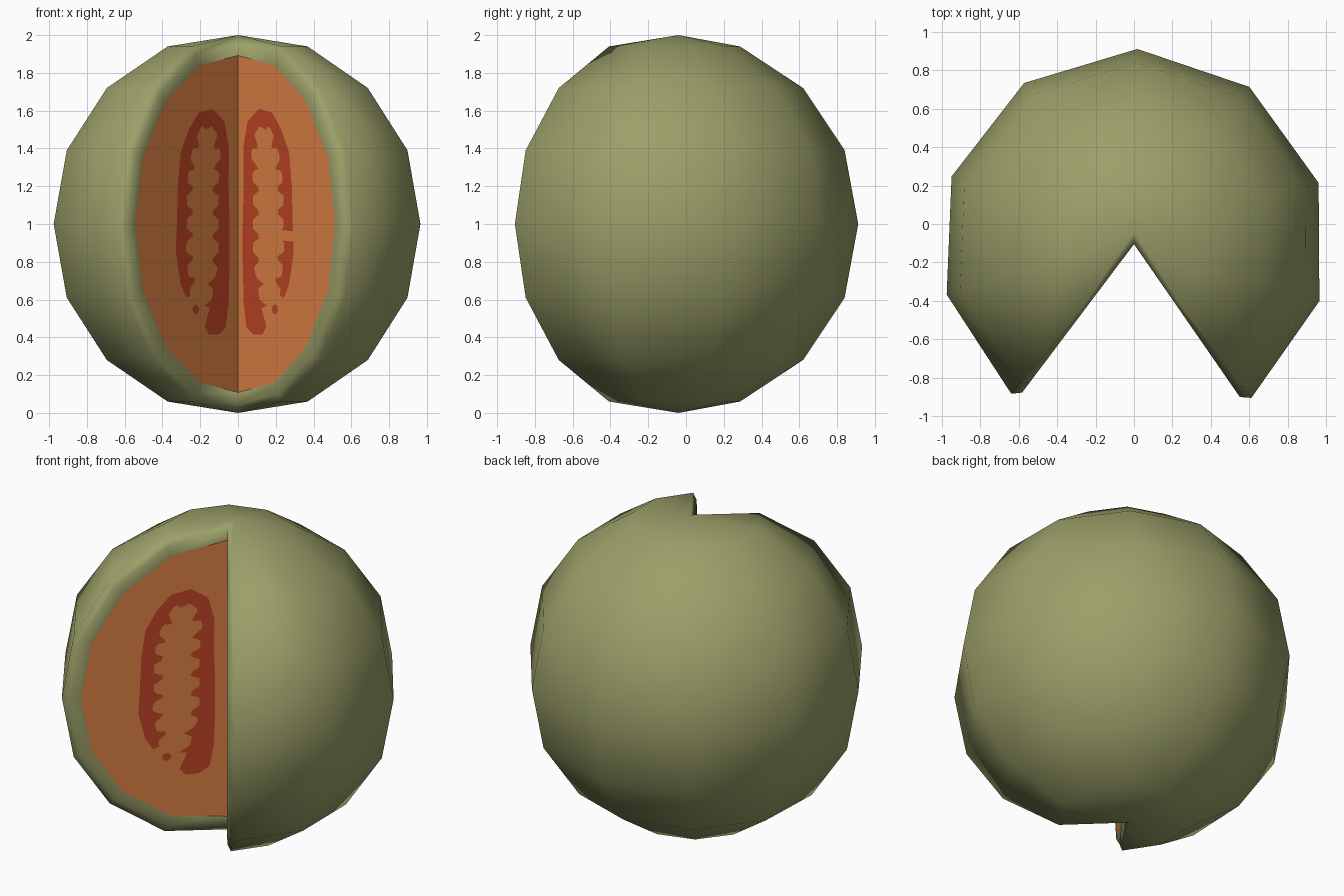
import bpy, bmesh, math
from mathutils import Vector

if "Cube" in bpy.data.objects:
    bpy.data.objects.remove(bpy.data.objects["Cube"])


def material(name, rgb):
    m = bpy.data.materials.new(name)
    m.diffuse_color = (*rgb, 1)
    m.use_nodes = True
    m.node_tree.nodes["Principled BSDF"].inputs["Base Color"].default_value = m.diffuse_color
    return m


GREEN = material("melon_green", (0.33, 0.35, 0.14))
ORANGE = material("flesh_orange", (0.78, 0.24, 0.063))
RED = material("seed_red", (0.56, 0.065, 0.02))


def make_object(name, bm, mat):
    mesh = bpy.data.meshes.new(name)
    bm.to_mesh(mesh)
    bm.free()
    mesh.materials.append(mat)
    ob = bpy.data.objects.new(name, mesh)
    bpy.context.collection.objects.link(ob)
    return ob


# Half profile of the fruit: (radius, height from the middle), top to bottom
upper = [(0.0, 1.0), (0.386, 0.94), (0.72, 0.72), (0.94, 0.39), (1.012, 0.0)]
PROFILE = upper + [(r, -z) for r, z in reversed(upper[:-1])]
CUT_Y = -0.105                                   # inner corner of the wedge
CUT = {1: math.radians(34.7), -1: math.radians(37.0)}   # wedge face directions


def skin_column(az):
    """One outer meridian, azimuth measured from the front towards +x."""
    pts = [Vector((r * math.sin(az), -0.1 - r * math.cos(az), 1 + z)) for r, z in PROFILE]
    pts[0].y = pts[-1].y = -0.04
    return pts


def cut_column(side, scale):
    """Scaled profile lying in one of the two wedge faces."""
    a = CUT[side]
    return [Vector((side * scale * r * math.sin(a), CUT_Y - scale * r * math.cos(a), 1 + scale * z))
            for r, z in PROFILE]


# Rind: cut face border, bevelled lip, outer skin, lip and border again
a0, a1 = math.radians(37.2), math.radians(320.8)
columns = [cut_column(1, 0.892), cut_column(1, 0.957)]
columns += [skin_column(a0 + (a1 - a0) * i / 8) for i in range(9)]
columns += [cut_column(-1, 0.957), cut_column(-1, 0.892)]
bm = bmesh.new()
grid = [[bm.verts.new(p) for p in col] for col in columns]
for c, d in zip(grid, grid[1:]):
    for j in range(len(PROFILE) - 1):
        bm.faces.new((c[j], c[j + 1], d[j + 1], d[j]))
bmesh.ops.remove_doubles(bm, verts=bm.verts, dist=1e-4)
for f in bm.faces:
    f.smooth = True
make_object("rind", bm, GREEN)

# Flesh: two flat half discs meeting at the wedge corner
bm = bmesh.new()
for side in (1, -1):
    pts = cut_column(side, 0.892)
    if side == 1:
        pts.reverse()
    bm.faces.new([bm.verts.new(p) for p in pts])
make_object("flesh", bm, ORANGE)

# Seed cavity: a band (outer x, z, inner x, z as seen from the front)
BAND = [(.08, .415, .13, .415), (.045, .45, .15, .46), (.03, .58, .12, .57),
        (.025, .8, .08, .8), (.025, 1.0, .08, 1.0), (.03, 1.2, .08, 1.2),
        (.028, 1.4, .07, 1.37), (.05, 1.54, .09, 1.48), (.11, 1.61, .13, 1.54),
        (.18, 1.59, .17, 1.51), (.23, 1.5, .195, 1.45), (.27, 1.38, .225, 1.34),
        (.285, 1.2, .24, 1.2), (.29, 1.0, .24, 1.0), (.295, .85, .245, .86),
        (.27, .68, .23, .7), (.24, .6, .22, .61)]


def place(side, x, z):
    """Lay a front-view point on a wedge face, just proud of the flesh."""
    if side == -1:
        x = x * 1.055 + 0.018
    return Vector((side * x, CUT_Y - x / math.tan(CUT[side]) - 0.005, z))


def add_face(bm, pts):
    f = bm.faces.new([bm.verts.new(p) for p in pts])
    f.normal_update()
    if f.normal.y > 0:
        f.normal_flip()


for side, label in ((1, "right"), (-1, "left")):
    bm = bmesh.new()
    strip, length = [], 0.0
    for s, e in zip(BAND, BAND[1:]):
        seg = math.hypot(e[2] - s[2], e[3] - s[3])
        for k in range(8):
            t = k / 8
            ox, oz, ix, iz = (p + (q - p) * t for p, q in zip(s, e))
            # seed-shaped teeth along the inner edge
            tooth = 0.036 * max(0, math.sin((length + seg * t) * math.tau / 0.125))
            if iz < 0.56 and ox < 0.15:
                tooth = 0
            out = Vector((ix - ox, iz - oz)).normalized() * tooth
            strip.append((place(side, ox, oz), place(side, ix + out.x, iz + out.y)))
        length += seg
    for (o1, i1), (o2, i2) in zip(strip, strip[1:]):
        # narrow break in the outer side of the right-hand band
        if side == 1 and o1.x > 0.2 and 0.92 < o1.z < 0.97:
            continue
        add_face(bm, (o1, i1, i2, o2))
    # loose seed below the band
    add_face(bm, [place(side, 0.195 + 0.016 * math.cos(a), 0.548 + 0.026 * math.sin(a))
                  for a in (math.tau * n / 8 for n in range(8))])
    make_object("seed_band_" + label, bm, RED)
